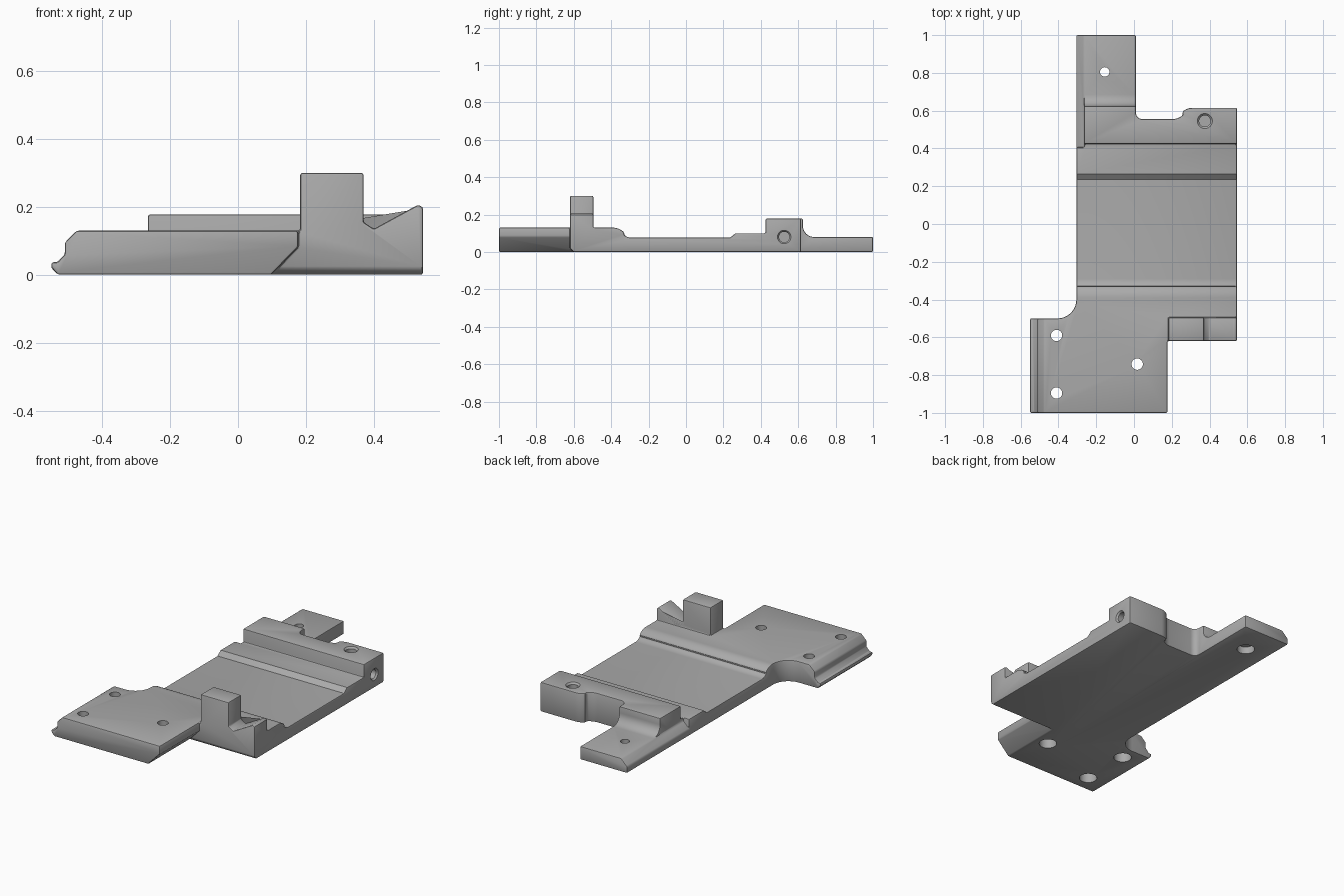
import bpy, bmesh
from math import radians, sin, cos, pi
from mathutils import Vector

if "Cube" in bpy.data.objects:
    bpy.data.objects.remove(bpy.data.objects["Cube"], do_unlink=True)

grey = bpy.data.materials.new("mid grey")
grey.use_nodes = True
grey.diffuse_color = (0.4, 0.4, 0.4, 1)
grey.node_tree.nodes["Principled BSDF"].inputs["Base Color"].default_value = (0.4, 0.4, 0.4, 1)


def make(name, bm):
    bmesh.ops.recalc_face_normals(bm, faces=bm.faces[:])
    mesh = bpy.data.meshes.new(name)
    bm.to_mesh(mesh)
    bm.free()
    mesh.materials.append(grey)
    ob = bpy.data.objects.new(name, mesh)
    bpy.context.collection.objects.link(ob)
    return ob


def prism(name, pts, axis, lo, hi):
    """Extrude a flat outline along the given axis from lo to hi."""
    place = {"x": lambda a, b, c: (c, a, b),
             "y": lambda a, b, c: (a, c, b),
             "z": lambda a, b, c: (a, b, c)}[axis]
    bm = bmesh.new()
    face = bm.faces.new([bm.verts.new(place(a, b, lo)) for a, b in pts])
    ext = bmesh.ops.extrude_face_region(bm, geom=[face])["geom"]
    move = Vector(place(0, 0, hi - lo))
    bmesh.ops.translate(bm, vec=move, verts=[v for v in ext if isinstance(v, bmesh.types.BMVert)])
    return make(name, bm)


def arc(cx, cy, r, start, end, n=8):
    steps = [radians(start + (end - start) * i / n) for i in range(n + 1)]
    return [(cx + r * cos(t), cy + r * sin(t)) for t in steps]


def lathe(name, profile, centre, axis="z"):
    """Solid of revolution from (radius, height) rings, used for holes."""
    bm = bmesh.new()
    n = 32
    rings = []
    for r, h in profile:
        ring = []
        for i in range(n):
            a, b = r * cos(2 * pi * i / n), r * sin(2 * pi * i / n)
            co = (a, b, h) if axis == "z" else (h, a, b)
            ring.append(bm.verts.new(Vector(co) + Vector(centre)))
        rings.append(ring)
    for p, q in zip(rings, rings[1:]):
        for i in range(n):
            bm.faces.new((p[i], p[(i + 1) % n], q[(i + 1) % n], q[i]))
    bm.faces.new(rings[0])
    bm.faces.new(rings[-1])
    return make(name, bm)


def bake(ob):
    deps = bpy.context.evaluated_depsgraph_get()
    mesh = bpy.data.meshes.new_from_object(ob.evaluated_get(deps))
    ob.modifiers.clear()
    ob.data = mesh


def combine(ob, other, operation):
    mod = ob.modifiers.new("combine", "BOOLEAN")
    mod.operation, mod.solver, mod.object = operation, "EXACT", other
    bake(ob)
    bpy.data.objects.remove(other, do_unlink=True)


# Tray: long side profile, trimmed to the plan outline
side = [(-0.62, 0), (1, 0), (1, 0.08)]
side += arc(0.685, 0.14, 0.06, 270, 180)
side += [(0.625, 0.178), (0.425, 0.178), (0.425, 0.1), (0.265, 0.1), (0.235, 0.076), (-0.29, 0.076)]
side += arc(-0.29, 0.136, 0.06, 270, 225, 5)[1:]
side += arc(-0.39, 0.05, 0.08, 40, 90, 6)
side += [(-0.62, 0.13)]
bracket = prism("bracket", side, "x", -0.6, 0.6)

plan = [(0.545, -0.62), (0.545, 0.615)]
plan += arc(0.31, 0.535, 0.08, 90, 132, 5)
plan += arc(0.203, 0.635, 0.08, 315, 270, 5)
plan += arc(0.045, 0.59, 0.035, 270, 180, 6)
plan += [(0.01, 1), (-0.305, 1)]
plan += arc(-0.405, -0.4, 0.1, 0, -90)
plan += [(-0.405, -0.62)]
combine(bracket, prism("outline", plan, "z", -0.1, 0.5), "INTERSECT")

# Upright clip post with the notched ramp beside it
clip = [(0.05, 0), (0.545, 0), (0.545, 0.2), (0.53, 0.206), (0.40, 0.135), (0.37, 0.155),
        (0.37, 0.3), (0.183, 0.3), (0.183, 0.1), (0.05, 0.1)]
combine(bracket, prism("clip", clip, "y", -0.62, -0.495), "UNION")

# Chamfers under the clip and along the rear left edge
wedge = [(-0.7, -0.1), (-0.5, -0.1), (-0.602, 0), (-0.62, 0.018), (-0.7, 0.098)]
combine(bracket, prism("front_chamfer", wedge, "x", -0.7, 0.7), "DIFFERENCE")
edge = [(-0.365, -0.02), (-0.265, 0.08), (-0.265, 0.4), (-0.365, 0.4)]
combine(bracket, prism("left_chamfer", edge, "y", 0.405, 1.1), "DIFFERENCE")

# Front plate with lipped left end and undercut right end
plate = [(-0.53, 0), (0.098, 0), (0.177, 0.082), (0.177, 0.13), (-0.475, 0.13), (-0.51, 0.095),
         (-0.51, 0.06), (-0.532, 0.037), (-0.55, 0.037), (-0.55, 0.02)]
combine(bracket, prism("front_plate", plate, "y", -1, -0.5), "UNION")

# Soften the sharp edges
bm = bmesh.new()
bm.from_mesh(bracket.data)
bmesh.ops.remove_doubles(bm, verts=bm.verts[:], dist=0.0005)
bmesh.ops.dissolve_limit(bm, angle_limit=radians(1), verts=bm.verts[:], edges=bm.edges[:])
bm.to_mesh(bracket.data)
bm.free()
bevel = bracket.modifiers.new("soft_edges", "BEVEL")
bevel.width, bevel.segments = 0.007, 2
bevel.limit_method, bevel.angle_limit = "ANGLE", radians(40)
bevel.use_clamp_overlap = False
bake(bracket)

# Screw holes, wider underneath
for x, y, r, top in [(-0.41, -0.59, 0.03, 0.13), (-0.41, -0.895, 0.03, 0.13),
                     (0.017, -0.742, 0.03, 0.13), (-0.155, 0.805, 0.025, 0.08)]:
    depth = top * 0.55
    hole = [(0.05, -0.05), (0.05, depth), (r, depth), (r, 0.2)]
    combine(bracket, lathe("screw_hole", hole, (x, y, 0)), "DIFFERENCE")

# Blind holes in the rear block, with countersunk rims
rim = [(0.03, -0.1), (0.03, -0.01), (0.04, 0), (0.04, 0.05)]
combine(bracket, lathe("top_hole", rim, (0.375, 0.545, 0.178)), "DIFFERENCE")
bore = [(0.028, -0.14), (0.028, -0.01), (0.036, 0), (0.036, 0.05)]
combine(bracket, lathe("side_hole", bore, (0.545, 0.525, 0.08), "x"), "DIFFERENCE")

bracket.data.materials.clear()
bracket.data.materials.append(grey)
for p in bracket.data.polygons:
    p.material_index = 0
bpy.context.view_layer.objects.active = bracket
bracket.select_set(True)
bpy.ops.object.shade_smooth_by_angle(angle=radians(30))
